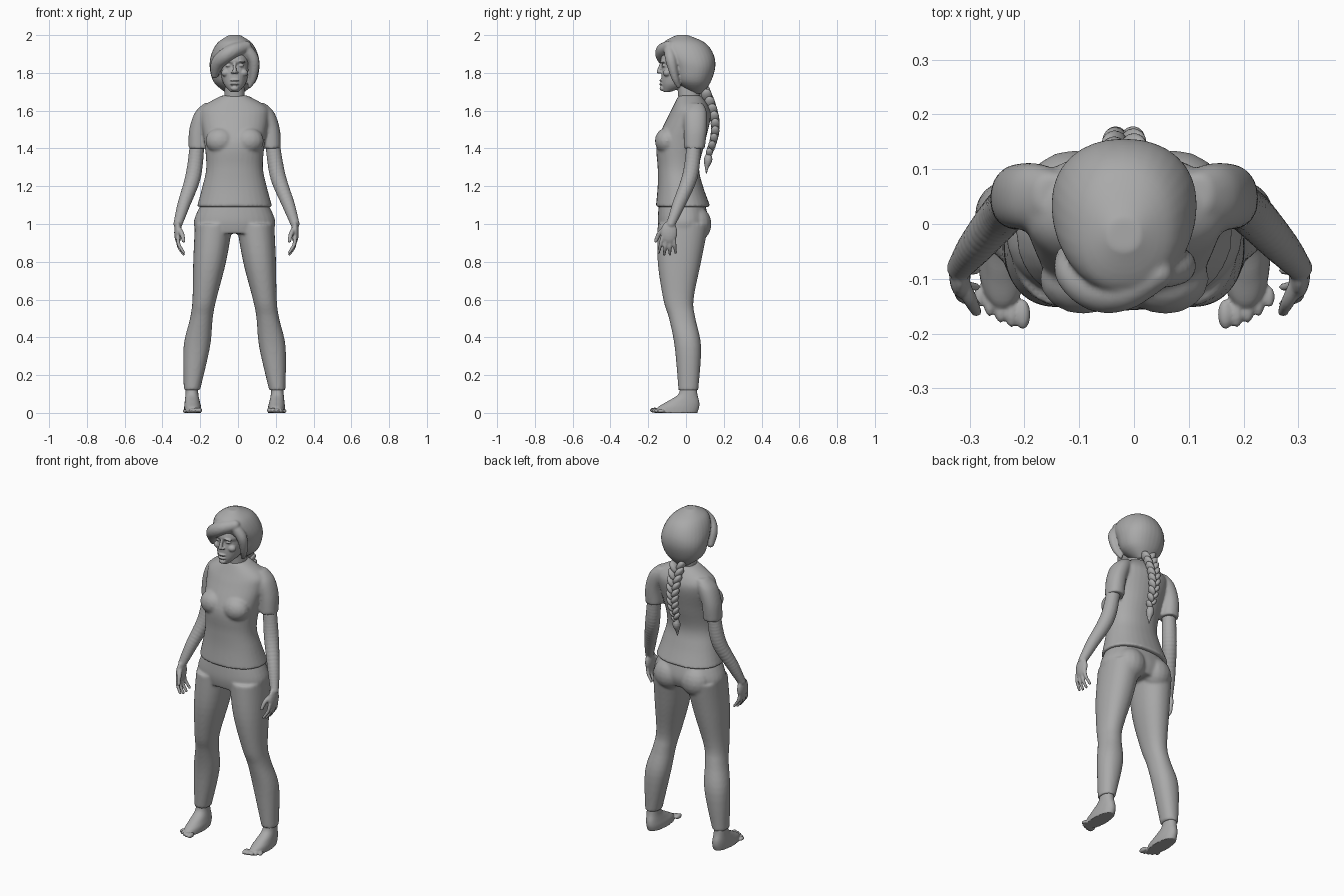
import bpy
import bmesh
import math
from mathutils import Matrix, Vector

cube = bpy.data.objects.get("Cube")
if cube:
    bpy.data.objects.remove(cube, do_unlink=True)

BODY_CENTRE = -.018
SIDES = {"right": -1, "left": 1}

clay = bpy.data.materials.new("clay_grey")
clay.use_nodes = True
clay.diffuse_color = (.4, .4, .4, 1)
for node in clay.node_tree.nodes:
    if node.type == "BSDF_PRINCIPLED":
        node.inputs["Base Color"].default_value = clay.diffuse_color
        node.inputs["Roughness"].default_value = .7


def spline(points, steps):
    """Pass a smooth path through tuples of any length."""
    result = []
    last = len(points) - 1
    for index in range(last):
        before, start = points[max(index - 1, 0)], points[index]
        end, after = points[index + 1], points[min(index + 2, last)]
        for step in range(steps):
            t = step / steps
            ease = t * t * (3 - 2 * t)
            leave, arrive = t * (1 - t) ** 2 / 2, t * t * (t - 1) / 2
            result.append([b + ease * (c - b) + leave * (c - a) + arrive * (d - b)
                           for a, b, c, d in zip(before, start, end, after)])
    result.append(list(points[last]))
    return result


def loft(bm, rings, side=1, power=2.2, segments=32):
    """Stack level rings: height, half width, front, back and, if off centre, offset."""
    loops = []
    for height, half_width, front, back, *offset in spline(rings, 5):
        middle = BODY_CENTRE + side * sum(offset)
        loop = []
        for index in range(segments):
            angle = math.tau * index / segments
            across, along = math.cos(angle), math.sin(angle)
            across = math.copysign(abs(across) ** (2 / power), across)
            along = math.copysign(abs(along) ** (2 / power), along)
            x = middle + half_width * across
            y = (front + back) / 2 + (back - front) / 2 * along
            loop.append(bm.verts.new((x, y, height)))
        loops.append(loop)
    for lower, upper in zip(loops, loops[1:]):
        for index in range(segments):
            previous = index - 1
            bm.faces.new((lower[previous], lower[index], upper[index], upper[previous]))
    bm.faces.new(loops[0])
    bm.faces.new(loops[-1])


def ball(bm, x, y, z, radii, tilt=0):
    place = Matrix.Translation((BODY_CENTRE + x, y, z))
    turn = Matrix.Rotation(tilt, 4, "Y")
    scale = Matrix.Diagonal(Vector(radii)).to_4x4()
    bmesh.ops.create_uvsphere(bm, u_segments=16, v_segments=10, radius=1,
                              matrix=place @ turn @ scale)


def strand(bm, path, side=1):
    """Sweep a round form along points given as offset, y, z, radius."""
    for x, y, z, radius in spline(path, 8):
        ball(bm, side * x, y, z, (radius, radius, radius))


def finish(name, bm, voxel=None, smoothing=3):
    """Make the object and, if a voxel size is given, fuse its forms into one skin."""
    bmesh.ops.recalc_face_normals(bm, faces=bm.faces)
    for face in bm.faces:
        face.smooth = True
    mesh = bpy.data.meshes.new(name)
    bm.to_mesh(mesh)
    bm.free()
    mesh.materials.append(clay)
    model = bpy.data.objects.new(name, mesh)
    bpy.context.scene.collection.objects.link(model)
    if voxel:
        fuse = model.modifiers.new("fuse", "REMESH")
        fuse.mode = "VOXEL"
        fuse.voxel_size = voxel
        fuse.use_smooth_shade = True
        soften = model.modifiers.new("soften", "SMOOTH")
        soften.factor = .5
        soften.iterations = smoothing


# Shirt: trunk, bust and sleeves
bm = bmesh.new()
loft(bm, [(1.09, .2, -.16, .13), (1.2, .17, -.15, .09), (1.3, .15, -.15, .07),
          (1.43, .16, -.155, .1), (1.56, .18, -.1, .13), (1.62, .17, -.07, .12),
          (1.68, .07, -.04, .08)])
for side in SIDES.values():
    ball(bm, side * .075, -.1, 1.44, (.08, .065, .07))
    loft(bm, [(1.4, .05, -.01, .1, .195), (1.5, .05, -.01, .11, .19),
              (1.59, .05, -.01, .11, .16), (1.64, .03, .02, .09, .13)], side)
finish("shirt", bm, .008, 5)

# Trousers: pelvis, seat and legs
bm = bmesh.new()
loft(bm, [(.95, .2, -.14, .1), (1.02, .215, -.15, .12), (1.14, .16, -.14, .09)])
for side in SIDES.values():
    ball(bm, side * .09, .06, 1, (.09, .075, .09))
    loft(bm, [(.12, .043, -.04, .065, .226), (.35, .07, -.06, .08, .2),
              (.5, .06, -.09, .05, .176), (.6, .063, -.12, .04, .16),
              (.8, .087, -.15, .08, .132), (1, .1, -.15, .12, .11)], side)
finish("trousers", bm, .008, 5)

# Arms: the left one hangs a little further out
for word, side in SIDES.items():
    bm = bmesh.new()
    spread = .04 if side > 0 else 0
    arm = [(.19, .04, 1.5, .04), (.2, .04, 1.4, .04), (.22, .02, 1.25, .042),
           (.27, -.04, 1.1, .034), (.3, -.08, 1, .024)]
    strand(bm, [(x + spread * (1.5 - z), y, z, radius) for x, y, z, radius in arm], side)
    # Palm, then fingers that fan out and curl inwards
    palm = .3 + spread / 2
    ball(bm, side * palm, -.09, .955, (.02, .045, .06))
    for finger in range(4):
        root, tip = -.125 + .02 * finger, -.145 + .03 * finger
        low = .85 if finger in (0, 3) else .84
        strand(bm, [(palm, root, .93, .011), (palm - .005, (root + tip) / 2, low + .04, .01),
                    (palm - .03, tip, low, .008)], side)
    strand(bm, [(palm, -.1, .98, .015), (palm - .02, -.14, .95, .013),
                (palm - .03, -.16, .91, .01)], side)
    finish(word + "_arm", bm, .005)

# Bare feet with toes
for word, side in SIDES.items():
    bm = bmesh.new()
    loft(bm, [(0, .045, -.16, .06, .222), (.03, .045, -.15, .07, .222),
              (.06, .04, -.1, .07, .224), (.1, .034, -.04, .06, .226),
              (.16, .032, -.03, .055, .226)], side)
    for toe in range(5):
        size = .014 - .001 * toe
        ball(bm, side * (.185 + .02 * toe), -.165 + .002 * toe * toe, size,
             (size, 2 * size, size))
    finish(word + "_foot", bm, .004)

# Head: neck, skull and face
bm = bmesh.new()
loft(bm, [(1.58, .065, -.04, .08), (1.66, .055, -.04, .075), (1.76, .052, -.05, .07)])
loft(bm, [(1.7, .022, -.12, -.08), (1.74, .057, -.13, .02), (1.8, .075, -.13, .09),
          (1.84, .08, -.125, .1), (1.87, .082, -.135, .11), (1.96, .06, -.1, .08)])
strand(bm, [(0, -.13, 1.85, .008), (0, -.145, 1.807, .011)])
ball(bm, 0, -.125, 1.718, (.022, .015, .014))
for lip in (1.74, 1.76):
    ball(bm, 0, -.13, lip, (.024, .012, .006))
for side in SIDES.values():
    nostril, eye, brow, cheek = (side * offset for offset in (.012, .033, .035, .047))
    ball(bm, nostril, -.137, 1.803, (.009, .009, .007))
    ball(bm, eye, -.114, 1.839, (.016, .014, .009))
    ball(bm, brow, -.124, 1.86, (.025, .014, .006), side * .2)
    ball(bm, cheek, -.1, 1.8, (.024, .022, .02))
finish("head", bm, .004, 2)

# Hair: cap, fringe swept to one side and a lock on the other
bm = bmesh.new()
loft(bm, [(1.69, .04, .03, .09), (1.75, .11, -.05, .13), (1.83, .132, -.08, .155),
          (1.9, .123, -.12, .145), (1.96, .09, -.12, .1), (2, .03, -.05, .01)])
strand(bm, [(.06, -.09, 1.94, .03), (0, -.12, 1.92, .038), (-.05, -.12, 1.89, .04),
            (-.09, -.09, 1.85, .036), (-.106, -.06, 1.79, .02)])
strand(bm, [(.05, -.09, 1.94, .03), (.1, -.08, 1.87, .03), (.1, -.06, 1.78, .02),
            (.08, -.04, 1.73, .012)])
finish("hair", bm, .006, 4)

# Braid: lobes leaning left and right in turn, then a tie and loose tuft
bm = bmesh.new()
lobes = 18
for lobe in range(lobes):
    progress = lobe / (lobes - 1)
    lean = 1 if lobe % 2 else -1
    size = .04 - .015 * progress
    depth = .1 + .055 * math.sin(2.7 * progress)
    ball(bm, lean * size / 2, depth, 1.7 - .32 * progress,
         (size / 2, size * .75, size), lean * .6)
ball(bm, 0, .12, 1.38, (.015, .015, .01))
strand(bm, [(0, .12, 1.37, .012), (0, .117, 1.34, .022), (0, .11, 1.3, .01),
            (0, .108, 1.27, .003)])
finish("braid", bm)
